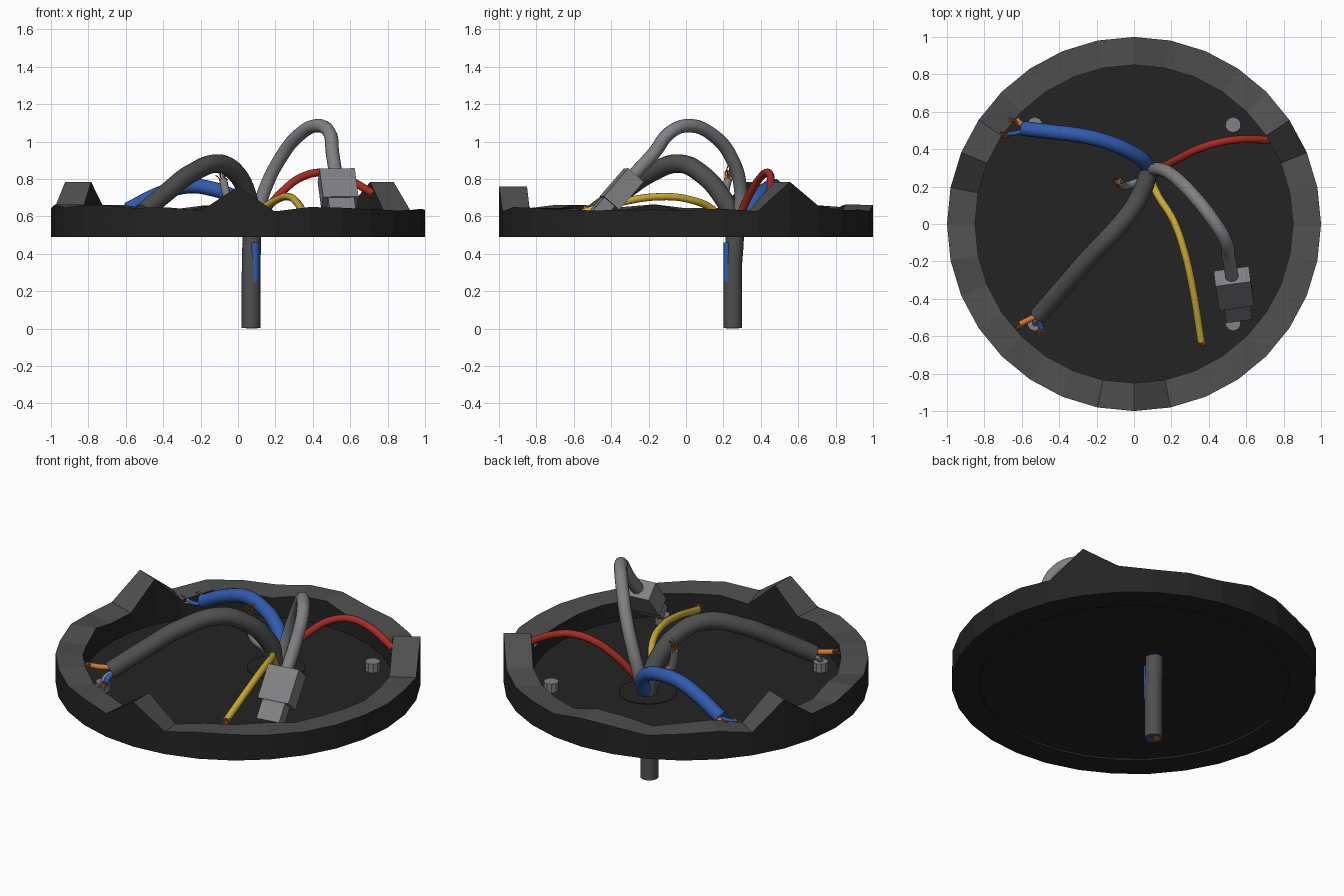
import bpy, bmesh, math, random
from mathutils import Vector, Matrix

if "Cube" in bpy.data.objects:
    bpy.data.objects.remove(bpy.data.objects["Cube"])
random.seed(4)


def mat(name, c):
    m = bpy.data.materials.new(name)
    m.diffuse_color = (*c, 1)
    m.use_nodes = True
    m.node_tree.nodes["Principled BSDF"].inputs["Base Color"].default_value = m.diffuse_color
    return m


BLACK = mat("black_plastic", (.017, .017, .017))
GREY = mat("dark_grey", (.078, .078, .078))
LIGHT = mat("light_grey", (.22, .22, .235))
BLUE = mat("blue", (.03, .105, .42))
RED = mat("red", (.4, .025, .017))
YELLOW = mat("yellow", (.6, .41, .035))
COPPER = mat("copper", (.6, .19, .04))


def add_mesh(name, bm, mats):
    bmesh.ops.recalc_face_normals(bm, faces=bm.faces)
    me = bpy.data.meshes.new(name)
    bm.to_mesh(me)
    bm.free()
    for m in mats:
        me.materials.append(m)
    ob = bpy.data.objects.new(name, me)
    bpy.context.collection.objects.link(ob)
    return ob


def cyl(name, loc, r, h, m, n=32):
    """Upright cylinder standing on loc."""
    bm = bmesh.new()
    bmesh.ops.create_cone(bm, cap_ends=True, segments=n, radius1=r, radius2=r, depth=h,
                          matrix=Matrix.Translation(Vector(loc) + Vector((0, 0, h / 2))))
    return add_mesh(name, bm, [m])


def tubes(name, paths, r, m, res=3, steps=8):
    """Smooth round cables through the given points."""
    cu = bpy.data.curves.new(name, 'CURVE')
    cu.dimensions = '3D'
    cu.bevel_depth = r
    cu.bevel_resolution = res
    cu.resolution_u = steps
    cu.use_fill_caps = True
    for pts in paths:
        s = cu.splines.new('BEZIER')
        s.bezier_points.add(len(pts) - 1)
        for bp, p in zip(s.bezier_points, pts):
            bp.co = p
            bp.handle_left_type = bp.handle_right_type = 'AUTO'
    cu.materials.append(m)
    ob = bpy.data.objects.new(name, cu)
    bpy.context.collection.objects.link(ob)
    bpy.ops.object.select_all(action='DESELECT')
    ob.select_set(True)
    bpy.context.view_layer.objects.active = ob
    bpy.ops.object.convert(target='MESH')
    bpy.ops.object.shade_smooth_by_angle(angle=math.radians(50))


def fray(name, p, d, n=9, length=.055):
    """Spray of bare strands at a wire end."""
    p, d = Vector(p), Vector(d).normalized()
    paths = []
    for i in range(n):
        o = Vector([random.uniform(-1, 1) for _ in range(3)])
        a = p + o * .01
        b = a + (d + o * .4) * length * .5
        e = b + (d * .7 + Vector([random.uniform(-1, 1) for _ in range(3)]) * .6) * length * .5
        paths.append([a - d * .015, b, e])
    tubes(name, paths, .0032, COPPER, 0, 2)


# broken rim: jagged top with three tall shards
N = 32
shards = {3: .785, 14: .785, 24: .76}
bm = bmesh.new()
rings = []
for i in range(N):
    a = 2 * math.pi * i / N
    c, s = math.cos(a), math.sin(a)
    zo = shards.get(i, random.uniform(.625, .665))
    zi = zo if i in shards else zo + random.uniform(-.02, .005)
    rings.append([bm.verts.new((c * r, s * r, z)) for r, z in
                  ((1, .49), (1, zo), (.85, zi), (.85, .49))])
for i in range(N):
    a, b = rings[i], rings[(i + 1) % N]
    for k in range(4):
        f = bm.faces.new((a[k], b[k], b[(k + 1) % 4], a[(k + 1) % 4]))
        f.material_index = 1 if k == 1 else 0
add_mesh("broken_rim", bm, [BLACK, GREY])

# floor, cable gland and screw heads
cyl("floor_plate", (0, 0, .502), .852, .01, BLACK, N)
cyl("cable_gland", (.08, .25, .51), .16, .006, BLACK)
for sx in (-1, 1):
    for sy in (-1, 1):
        cyl("screw_head", (.53 * sx, .53 * sy, .51), .042, .055, LIGHT, 10)

# main cable, from the lower stub up over the plate
tubes("main_cable", [[(.07, .25, .003), (.07, .25, .3), (.07, .25, .58), (.05, .19, .71),
                      (-.01, .08, .83), (-.1, -.03, .882), (-.25, -.19, .83),
                      (-.38, -.34, .73), (-.51, -.49, .62)]], .05, GREY, 5)
tubes("stub_blue_core", [[(.09, .222, .25), (.09, .222, .46)]], .022, BLUE)
cyl("stub_blue_end", (.085, .232, 0), .018, .01, BLUE, 12)
cyl("stub_copper_end", (.06, .265, 0), .018, .01, COPPER, 12)
tubes("main_cable_copper_core", [[(-.48, -.47, .64), (-.55, -.505, .635), (-.61, -.535, .64)]],
      .016, COPPER)
fray("main_cable_copper_strands", (-.61, -.535, .64), (-1, -.5, 0), 7, .04)
tubes("main_cable_blue_core", [[(-.5, -.475, .61), (-.505, -.52, .585), (-.495, -.56, .57)]],
      .015, BLUE)
fray("main_cable_blue_strands", (-.495, -.56, .57), (.2, -1, -.1), 9, .05)
tubes("main_cable_grey_core", [[(-.48, -.46, .61), (-.525, -.51, .59), (-.53, -.54, .55)]],
      .014, LIGHT)

# blue cable
tubes("blue_cable", [[(.08, .27, .51), (.06, .33, .62), (-.02, .385, .7), (-.15, .44, .75),
                      (-.27, .47, .762), (-.42, .49, .72), (-.59, .51, .635)]], .04, BLUE, 4)
tubes("blue_cable_blue_core", [[(-.57, .5, .63), (-.64, .485, .62), (-.68, .48, .63)]],
      .012, BLUE)
fray("blue_core_strands", (-.68, .48, .63), (-1, -.1, .1), 5, .04)
tubes("blue_cable_copper_core", [[(-.57, .515, .635), (-.61, .54, .63), (-.63, .56, .63)]],
      .016, COPPER)
fray("blue_copper_strands", (-.625, .55, .63), (-1, .6, .1), 10, .06)

# red wire
tubes("red_wire", [[(.09, .25, .51), (.15, .3, .63), (.25, .355, .745), (.34, .4, .81),
                    (.45, .435, .835), (.56, .452, .81), (.72, .45, .725)]], .021, RED)
fray("red_wire_strands", (.715, .45, .727), (1, 0, -.3), 8, .03)

# yellow wire
tubes("yellow_wire", [[(.09, .24, .51), (.13, .15, .63), (.21, .02, .69), (.27, -.15, .705),
                       (.315, -.35, .675), (.36, -.63, .6)]], .02, YELLOW)
fray("yellow_wire_strands", (.36, -.625, .6), (.1, -1, 0), 9, .045)

# light grey cable with its connector
tubes("light_cable", [[(.09, .27, .51), (.11, .29, .63), (.15, .29, .76), (.22, .25, .9),
                       (.32, .15, 1.03), (.43, .01, 1.085), (.49, -.09, 1.045),
                       (.505, -.17, .94), (.525, -.29, .81)]], .036, LIGHT, 4)


def connector(name, centre, size):
    axis = Vector((.1, -.65, -.75)).normalized()
    side = Vector((1, .12, 0))
    side = (side - axis * side.dot(axis)).normalized()
    rot = Matrix((side, axis.cross(side), axis)).transposed().to_4x4()
    bm = bmesh.new()
    bmesh.ops.create_cube(bm, size=1, matrix=Matrix.Translation(centre) @ rot
                          @ Matrix.Diagonal((*size, 1)))
    add_mesh(name, bm, [LIGHT])


connector("connector_body", (.535, -.345, .745), (.19, .11, .2))
connector("connector_plug", (.553, -.45, .64), (.14, .075, .13))

# short torn grey wire
tubes("short_grey_wire", [[(.06, .25, .51), (.02, .225, .62), (-.04, .205, .67),
                           (-.065, .21, .73), (-.08, .225, .8)]], .022, LIGHT)
fray("short_wire_strands", (-.08, .225, .795), (-.1, .1, 1), 10, .055)
